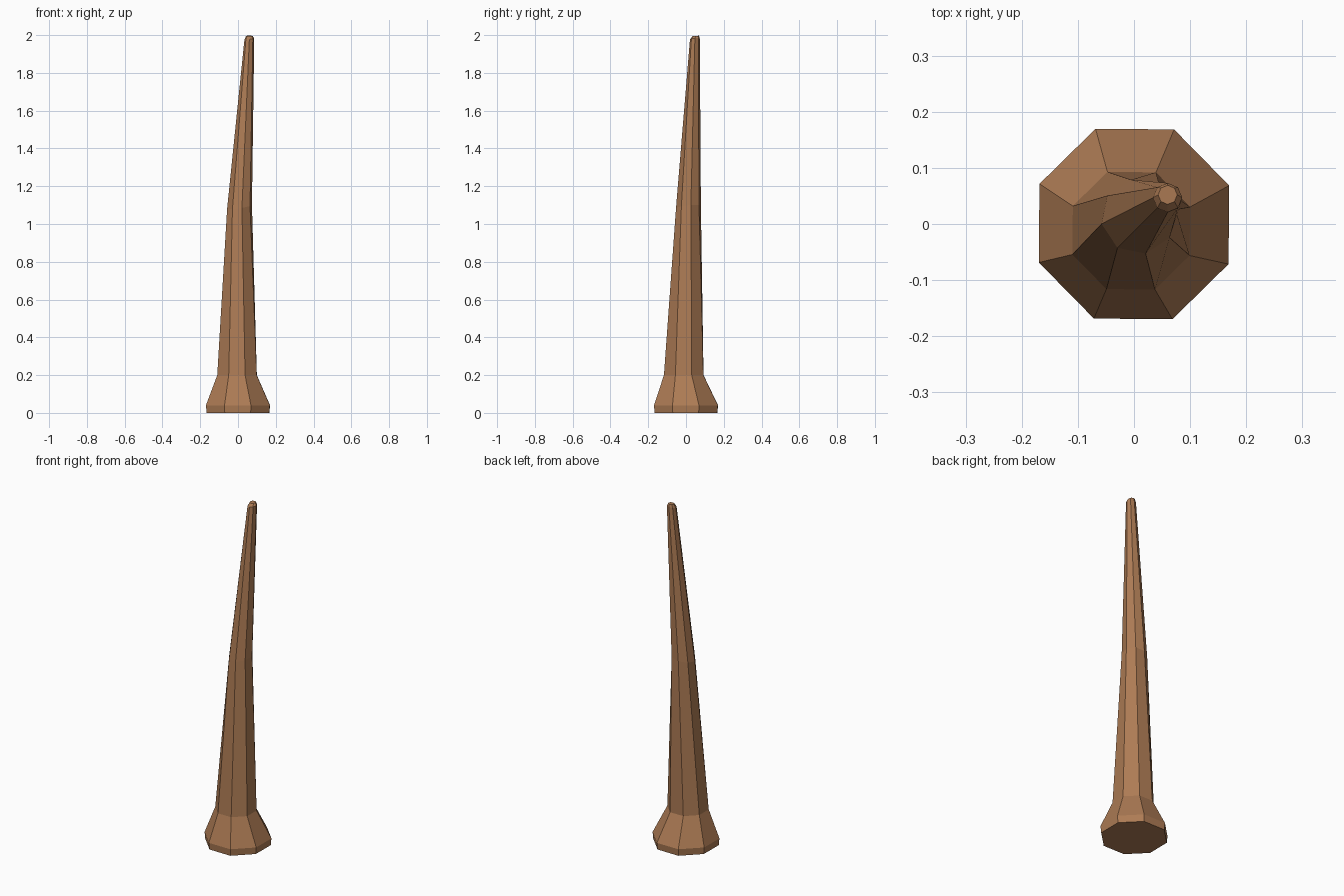
import bpy, bmesh
from math import cos, sin, radians

if "Cube" in bpy.data.objects:
    bpy.data.objects.remove(bpy.data.objects["Cube"])

# Cross-sections: centre x, centre y, height, radius, first corner angle, tilt of ring along x and y
sections = [
    (0.000, 0.000, 0.00, 0.179, 22, 0, 0),      # foot
    (0.000, 0.000, 0.04, 0.183, 22, 0, 0),      # widest point of the flare
    (-0.005, -0.012, 0.20, 0.113, 22, 0, 0),    # top of the flare
    (0.008, 0.013, 1.09, 0.067, 11, 0.15, 0.1), # bend in the trunk
    (0.060, 0.047, 1.98, 0.026, 0, 0.15, 0.1),  # tip
    (0.060, 0.052, 1.996, 0.017, 0, 0.0, 0.05), # tip cap
]
SIDES = 8

# Tapering, bent wooden trunk
bm = bmesh.new()
rings = []
for cx, cy, z, r, a, tx, ty in sections:
    ring = []
    for i in range(SIDES):
        t = radians(a + 360 * i / SIDES)
        dx, dy = r * cos(t), r * sin(t)
        ring.append(bm.verts.new((cx + dx, cy + dy, z + tx * dx + ty * dy)))
    rings.append(ring)
for lo, hi in zip(rings, rings[1:]):
    for i in range(SIDES):
        j = (i + 1) % SIDES
        bm.faces.new((lo[i], lo[j], hi[j], hi[i]))
bm.faces.new(rings[0][::-1])
bm.faces.new(rings[-1])
mesh = bpy.data.meshes.new("bare_trunk")
bm.to_mesh(mesh)
bm.free()

# Brown bark
bark = bpy.data.materials.new("bark_brown")
bark.diffuse_color = (0.42, 0.20, 0.09, 1)
bark.use_nodes = True
bark.node_tree.nodes["Principled BSDF"].inputs["Base Color"].default_value = bark.diffuse_color
mesh.materials.append(bark)
trunk = bpy.data.objects.new("bare_trunk", mesh)
bpy.context.collection.objects.link(trunk)
